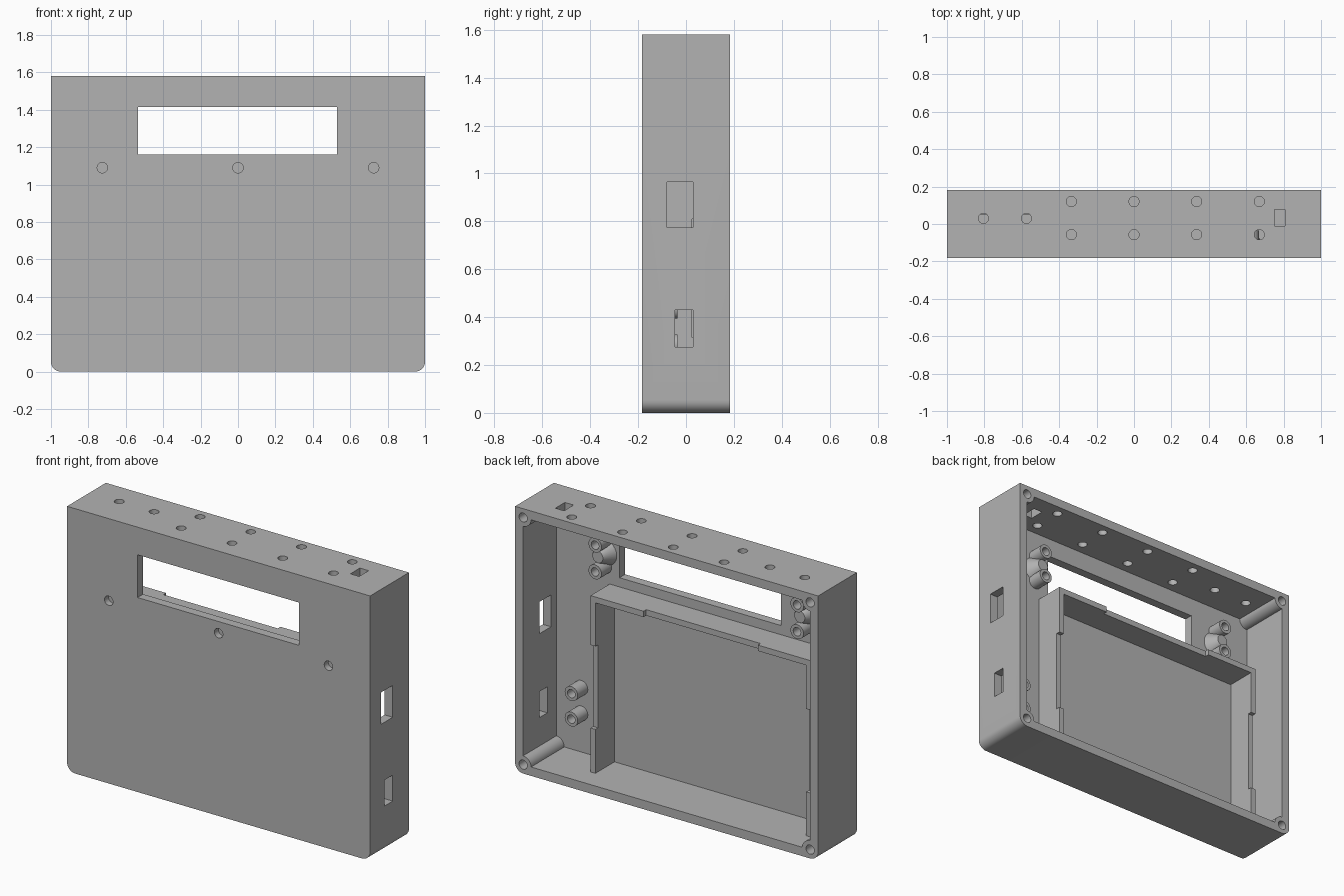
import bpy, bmesh, math
from mathutils import Matrix, Vector

cube = bpy.data.objects.get("Cube")
if cube:
    bpy.data.objects.remove(cube, do_unlink=True)

grey = bpy.data.materials.new("plain grey")
grey.use_nodes = True
grey.diffuse_color = (0.45, 0.45, 0.45, 1)
grey.node_tree.nodes["Principled BSDF"].inputs["Base Color"].default_value = (0.45, 0.45, 0.45, 1)

# Overall sizes
H, D, WALL = 1.58, 0.183, 0.053
PANEL = -D + WALL          # inner face of the front panel


def make(name, bm):
    mesh = bpy.data.meshes.new(name)
    bmesh.ops.recalc_face_normals(bm, faces=bm.faces)
    bm.to_mesh(mesh)
    bm.free()
    mesh.materials.append(grey)
    ob = bpy.data.objects.new(name, mesh)
    bpy.context.collection.objects.link(ob)
    return ob


def box(name, x0, x1, y0, y1, z0, z1):
    bm = bmesh.new()
    bmesh.ops.create_cube(bm, size=1)
    bmesh.ops.scale(bm, vec=(x1 - x0, y1 - y0, z1 - z0), verts=bm.verts)
    bmesh.ops.translate(bm, vec=((x0 + x1) / 2, (y0 + y1) / 2, (z0 + z1) / 2), verts=bm.verts)
    return make(name, bm)


def rod(name, start, end, r, r_end=None):
    a, b = Vector(start), Vector(end)
    turn = (b - a).to_track_quat('Z', 'Y').to_matrix().to_4x4()
    bm = bmesh.new()
    bmesh.ops.create_cone(bm, cap_ends=True, segments=32, radius1=r,
                          radius2=r if r_end is None else r_end, depth=(b - a).length,
                          matrix=Matrix.Translation((a + b) / 2) @ turn)
    return make(name, bm)


def combine(target, tool, operation):
    mod = target.modifiers.new("combine", 'BOOLEAN')
    mod.operation, mod.object, mod.solver = operation, tool, 'EXACT'
    bpy.context.view_layer.objects.active = target
    bpy.ops.object.modifier_apply(modifier=mod.name)
    bpy.data.objects.remove(tool, do_unlink=True)


def cut(target, tool):
    combine(target, tool, 'DIFFERENCE')


def add(target, tool):
    combine(target, tool, 'UNION')


# Case with rounded lower corners, open at the back
bm = bmesh.new()
outline = [(-1, H), (1, H)]
for cx, start in ((1 - WALL, 0), (WALL - 1, -90)):
    for i in range(9):
        t = math.radians(start - i * 11.25)
        outline.append((cx + WALL * math.cos(t), WALL + WALL * math.sin(t)))
face = bm.faces.new([bm.verts.new((x, -D, z)) for x, z in outline])
moved = bmesh.ops.extrude_face_region(bm, geom=[face])["geom"]
bmesh.ops.translate(bm, vec=(0, 2 * D, 0), verts=[v for v in moved if isinstance(v, bmesh.types.BMVert)])
case = make("case", bm)
cut(case, box("cavity", WALL - 1, 1 - WALL, PANEL, 1, WALL, H - WALL))

# Corner screw posts
corners = [(x, z) for x in (-0.947, 0.947) for z in (0.053, H - 0.053)]
for x, z in corners:
    add(case, rod("post", (x, PANEL - 0.02, z), (x, D, z), 0.0525))
for x, z in corners:
    cut(case, rod("screw_hole", (x, -0.06, z), (x, 0.3, z), 0.027))

# Display window and blind front holes
cut(case, box("window", -0.535, 0.53, -0.5, 0.0, 1.16, 1.415))
for x in (-0.725, 0, 0.725):
    cut(case, rod("dimple", (x, -0.3, 1.09), (x, -0.145, 1.09), 0.028))

# Side slots and top openings
cut(case, box("slot", 0.9, 1.1, -0.08, 0.03, 0.775, 0.965))
cut(case, box("slot", 0.9, 1.1, -0.045, 0.03, 0.275, 0.43))
cut(case, box("slot", 0.75, 0.808, -0.012, 0.078, 1.5, 1.7))
holes = [(x, y) for x in (-0.335, 0, 0.335, 0.67) for y in (-0.057, 0.12)]
for x, y in holes + [(-0.805, 0.03), (-0.575, 0.03)]:
    cut(case, rod("top_hole", (x, y, 1.5), (x, y, 1.7), 0.027))

# Inner tray frame with notched rim
frame = box("tray_frame", -0.86, 0.595, PANEL - 0.01, 0.05, 0.04, 1.105)
cut(frame, box("tray_space", -0.828, 0.563, -0.5, 0.5, -0.5, 1.07))
cut(frame, box("top_notch", -0.51, 0.245, 0.025, 0.3, 1.0, 1.3))
cut(frame, box("side_notch", -1, 1, 0.025, 0.3, 0.315, 0.81))

# Hollow standoffs, with a flared foot between each upper pair
TIP = -0.035


def standoff(name, x, z):
    ob = rod(name, (x, PANEL - 0.01, z), (x, TIP, z), 0.043)
    cut(ob, rod("bore", (x, PANEL + 0.01, z), (x, 0.1, z), 0.025))
    return ob


rounds = []
for side, x in (("left", 0.625), ("right", -0.708)):
    for level, z in (("upper", 1.365), ("middle", 1.205)):
        rounds.append(standoff(f"{side}_{level}_standoff", x, z))
    rounds.append(rod(f"{side}_standoff_foot", (x, PANEL - 0.005, 1.285), (x, -0.06, 1.285), 0.08, 0.035))
for level, z in (("lower", 0.285), ("raised", 0.437)):
    rounds.append(standoff(f"left_{level}_standoff", 0.782, z))

# Smooth the round walls and keep edges crisp
bpy.ops.object.select_all(action='DESELECT')
for ob in [case] + rounds:
    ob.select_set(True)
bpy.context.view_layer.objects.active = case
bpy.ops.object.shade_smooth_by_angle(angle=math.radians(30))
